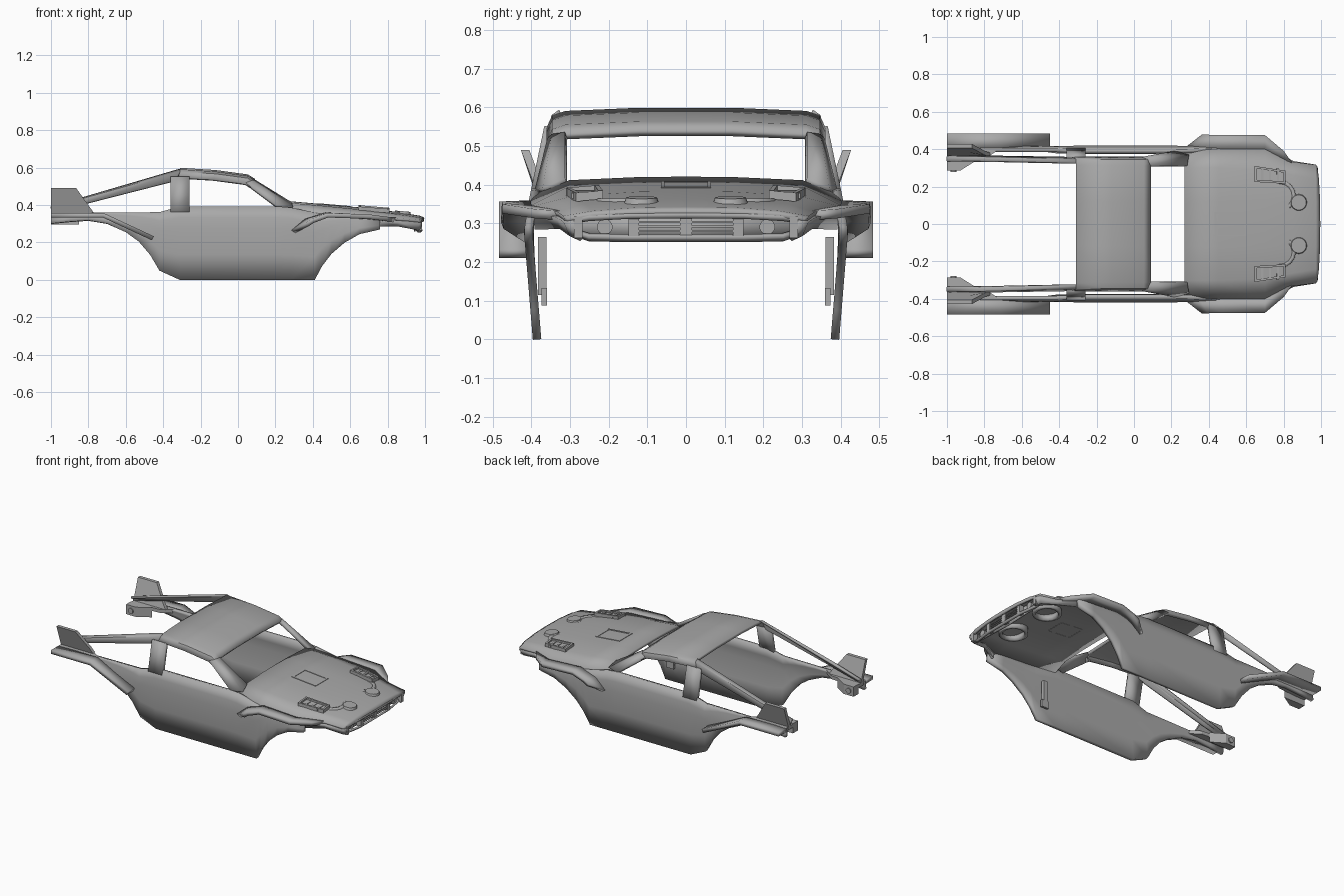
import bpy, bmesh, math
from mathutils import Vector, Matrix

if "Cube" in bpy.data.objects:
    bpy.data.objects.remove(bpy.data.objects["Cube"], do_unlink=True)

GREY = (0.4, 0.4, 0.4, 1)
mat = bpy.data.materials.new("body_grey")
mat.use_nodes = True
mat.diffuse_color = GREY
bsdf = next(n for n in mat.node_tree.nodes if n.type == 'BSDF_PRINCIPLED')
bsdf.inputs["Base Color"].default_value = GREY
bsdf.inputs["Roughness"].default_value = 0.6


def finish(name, bm, thick=0, mirror=True):
    """Turn a bmesh into an object, mirrored across the car and thickened."""
    bmesh.ops.recalc_face_normals(bm, faces=bm.faces)
    me = bpy.data.meshes.new(name)
    bm.to_mesh(me)
    bm.free()
    me.materials.append(mat)
    ob = bpy.data.objects.new(name, me)
    bpy.context.collection.objects.link(ob)
    if mirror:
        m = ob.modifiers.new("Mirror", 'MIRROR')
        m.use_axis = (False, True, False)
        m.merge_threshold = 0.0005
    if thick:
        s = ob.modifiers.new("Solidify", 'SOLIDIFY')
        s.thickness, s.offset = thick, 0
    bpy.ops.object.select_all(action='DESELECT')
    ob.select_set(True)
    bpy.context.view_layer.objects.active = ob
    bpy.ops.object.shade_smooth_by_angle(angle=math.radians(25))
    return ob


def sheet(name, rows, thick=0.018, mirror=True):
    """Quad sheet through rows of points."""
    bm = bmesh.new()
    grid = [[bm.verts.new(p) for p in r] for r in rows]
    for a, b in zip(grid, grid[1:]):
        for i in range(len(a) - 1):
            bm.faces.new((a[i], a[i + 1], b[i + 1], b[i]))
    return finish(name, bm, thick, mirror)


def prism(name, outline, shift, mirror=True):
    """Closed outline extruded along a vector."""
    bm = bmesh.new()
    face = bm.faces.new([bm.verts.new(p) for p in outline])
    out = bmesh.ops.extrude_face_region(bm, geom=[face])
    bmesh.ops.translate(bm, vec=Vector(shift),
                        verts=[v for v in out["geom"] if isinstance(v, bmesh.types.BMVert)])
    return finish(name, bm, 0, mirror)


def box(name, centre, size, tilt=0, mirror=True):
    bm = bmesh.new()
    m = Matrix.Translation(centre) @ Matrix.Rotation(tilt, 4, 'Y') @ Matrix.Diagonal((*size, 1))
    bmesh.ops.create_cube(bm, size=1, matrix=m)
    return finish(name, bm, 0, mirror)


def disc(name, centre, r1, r2, depth, axis=None, angle=0.0):
    bm = bmesh.new()
    m = Matrix.Translation(centre)
    if axis:
        m = m @ Matrix.Rotation(angle, 4, axis)
    bmesh.ops.create_cone(bm, cap_ends=True, segments=24, radius1=r1, radius2=r2,
                          depth=depth, matrix=m)
    return finish(name, bm)


def lerp(table, x):
    for (a, u), (b, v) in zip(table, table[1:]):
        if x <= b:
            return u + (v - u) * (x - a) / (b - a)
    return table[-1][1]


def side_y(z):
    return lerp([(0, .385), (.28, .408), (.36, .395), (.6, .345)], z)


# Side panels with both wheel arches
bottom = [(-1, .30), (-.9, .31), (-.8, .317), (-.7, .30), (-.6, .255), (-.53, .205),
          (-.47, .135), (-.42, .05), (-.31, 0), (.22, 0), (.28, 0), (.41, 0), (.45, .075),
          (.5, .14), (.57, .2), (.65, .245), (.76, .27)]
top = [(-1, .355), (-.42, .36), (-.31, .39), (.22, .39), (.28, .385), (.45, .35), (.76, .33)]
rows = []
for x, zb in bottom:
    zt = lerp(top, x)
    zs = [zb + (zt - zb) * t for t in (0, .35, .7, .85, 1)]
    rows.append([(x, side_y(z), z) for z in zs])
sheet("side_panel", rows, 0.022)

# Roof and its side rails
rows = []
for x, z in ((-.31, .59), (-.12, .578), (.05, .555), (.085, .533)):
    rows.append([(x, 0, z), (x, .12, z), (x, .31, z - .008), (x, .34, z - .018),
                 (x - .01, .352, z - .045)])
sheet("roof", rows)

# Pillars
sheet("middle_pillar", [[(x, side_y(z), z) for z in (.36, .45, .55)] for x in (-.36, -.26)], 0.022)
sheet("windscreen_pillar", [
    [(.085, .31, .528), (.07, .34, .525), (.04, .35, .515)],
    [(.28, .31, .408), (.29, .365, .385), (.22, .383, .38)]], 0.02)

# Long struts from roof to tail
sheet("rear_strut", [
    [(-.31, .325, .588), (-.31, .343, .575), (-.33, .352, .53)],
    [(-.82, .335, .438), (-.82, .355, .433), (-.82, .36, .405)],
    [(-1, .335, .385), (-1, .355, .38), (-1, .36, .36)]], 0.014)

# Hood surface: x, centre height, shoulder y and z, edge y and z
rows = []
for x, c, ys, zs, ye, ze in ((.27, .413, .30, .404, .385, .37), (.45, .397, .30, .388, .40, .35),
                             (.70, .375, .29, .363, .41, .333), (.85, .355, .26, .343, .33, .322),
                             (.97, .335, .24, .325, .315, .312)):
    rows.append([(x, 0, c), (x, .12, c - .001), (x, ys, zs), (x, ye, ze)])
rows.append([(.993, 0, .326), (.991, .12, .325), (.985, .24, .318), (.975, .305, .306)])
sheet("hood", rows, 0.016)

# Front fender flares
sheet("front_flare", [
    [(.28, .405, .25), (.36, .405, .315), (.47, .40, .348), (.70, .40, .335), (.85, .32, .32)],
    [(.37, .475, .295), (.40, .475, .315), (.48, .475, .345), (.70, .475, .338), (.80, .39, .325)]], 0.024)

# Nose skirt, lip and grille bars
sheet("nose_skirt", [
    [(.74, .39, .328), (.85, .33, .318), (.97, .312, .308), (.98, .29, .308)],
    [(.74, .385, .285), (.85, .32, .288), (.95, .295, .27), (.97, .27, .258)]], 0.014)
sheet("nose_lip", [
    [(.985, 0, .268), (.982, .15, .268), (.968, .25, .27), (.955, .29, .282)],
    [(.97, 0, .256), (.97, .15, .256), (.955, .25, .258), (.945, .285, .27)]], 0.012)
sheet("nose_brow", [
    [(.99, 0, .328), (.988, .15, .326), (.98, .25, .322), (.97, .305, .31)],
    [(.988, 0, .314), (.986, .15, .313), (.975, .25, .308), (.965, .30, .30)]], 0.012)
sheet("grille_back", [
    [(.945, 0, .322), (.945, .28, .312)], [(.945, 0, .258), (.945, .28, .266)]], 0.008)
for y, w in ((0, .03), (.135, .026), (.278, .022)):
    box("grille_post", (.968, y, .29), (.03, w, .055))
for z in (.28, .292, .304):
    box("grille_slat", (.968, .06, z), (.025, .125, .005))
disc("driving_lamp", (.955, .21, .291), .02, .02, .02, 'Y', math.pi / 2)

# Hood vent in the middle
slope = math.radians(5)
for x in (.435, .595):
    box("vent_frame_end", (x, 0, .399 - (x - .435) * .09), (.012, .13, .02), slope, False)
box("vent_frame_side", (.515, .06, .392), (.17, .01, .02), slope)
for x in (.475, .515, .555):
    box("vent_slat", (x, 0, .394 - (x - .475) * .09), (.012, .12, .014), slope, False)

# Raised headlamp pods: slightly skewed frames with slats
pod = [(.645, .225, .377), (.645, .31, .37), (.81, .285, .357), (.81, .215, .363)]
prism("lamp_pod", pod, (0, 0, .012))
for i in range(4):
    a, b = Vector(pod[i]), Vector(pod[(i + 1) % 4])
    side = (b - a).cross(Vector((0, 0, 1))).normalized() * .012
    prism("lamp_pod_rim", [a, b, b + side, a + side], (0, 0, .022))
for x in (.685, .727, .769):
    box("lamp_pod_slat", (x, .259, .379 - (x - .685) * .08), (.012, .075, .014), slope)

# Round caps and the ring mounts below them
disc("hood_cap", (.88, .115, .356), .048, .04, .022, 'Y', slope)
bm = bmesh.new()
ring = [[bm.verts.new((.78 + r * math.cos(i * math.tau / 16), .15 + r * math.sin(i * math.tau / 16), .345))
         for i in range(16)] for r in (.065, .085)]
for i in range(16):
    j = (i + 1) % 16
    bm.faces.new((ring[0][i], ring[0][j], ring[1][j], ring[1][i]))
finish("ring_mount", bm, 0.04)

# Rear flares, tail shelf, fins and end pods
sheet("rear_flare", [[(x, y, z) for x, z in ((-1, .345), (-.72, .345), (-.455, .222))]
                     for y in (.40, .483)], 0.024)
prism("tail_shelf", [(-1, .33, .335), (-.8, .345, .335), (-.72, .40, .335), (-1, .41, .335)], (0, 0, .022))
prism("tail_fin", [(-1, .36, .357), (-.77, .36, .357), (-.79, .365, .385), (-.865, .405, .49), (-1, .405, .49)],
      (0, .022, 0))
prism("tail_pod", [(-1, .285, .297), (-.93, .285, .297), (-.85, .335, .297), (-1, .335, .297)], (0, 0, .063))
disc("tail_pod_boss", (-.965, .284, .328), .017, .017, .012, 'X', math.pi / 2)

# Inner door brackets
box("door_bracket", (.36, .372, .19), (.03, .022, .15))
box("door_bracket_foot", (.365, .366, .11), (.05, .014, .045))
